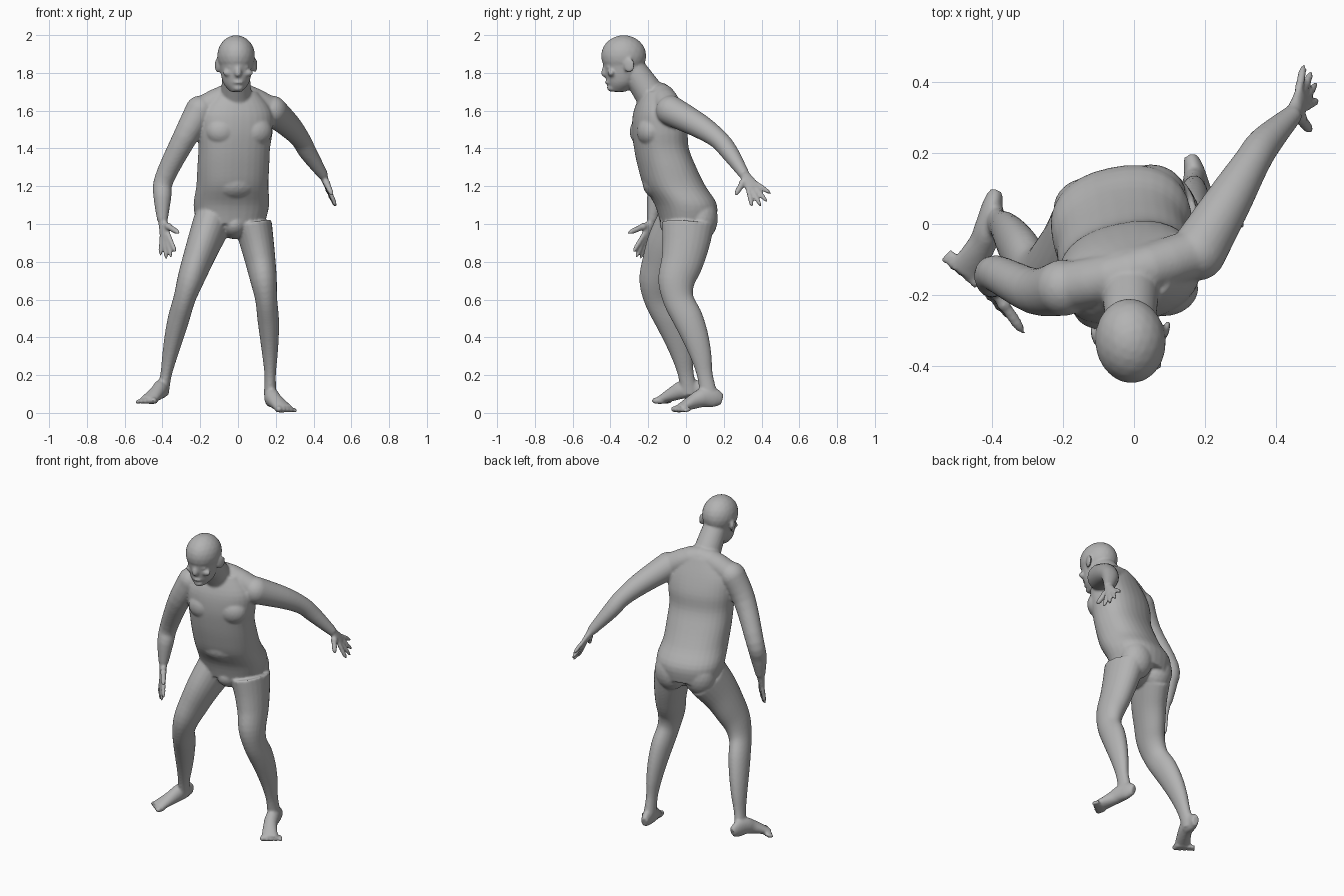
import bpy
import bmesh
from math import sin, cos, pi, radians, copysign
from mathutils import Vector, Matrix

old = bpy.data.objects.get("Cube")
if old:
    bpy.data.objects.remove(old, do_unlink=True)

bm = bmesh.new()
UP = Vector((0, 0, 1))
TORSO_TURN = radians(12)
HEAD_TURN = radians(5)


def lerp(start, end, t):
    return Vector(start).lerp(Vector(end), t)


def sideways(angle):
    return Vector((cos(angle), sin(angle), 0))


def smooth_keys(keys, steps=4):
    """Catmull-Rom interpolation of rows (x, y, z, half width, half depth)."""
    padded = [keys[0], *keys, keys[-1]]
    rows = []
    for i in range(len(keys) - 1):
        for step in range(steps):
            t = step / steps
            rows.append([
                b + (c - a) * t / 2
                + (2 * a - 5 * b + 4 * c - d) * t * t / 2
                + (3 * b - a - 3 * c + d) * t ** 3 / 2
                for a, b, c, d in zip(*padded[i:i + 4])])
    rows.append(keys[-1])
    return rows


def loft(keys, side=(1, 0, 0), level=False, power=2, sides=24):
    """Closed tube through the keys; level keeps every ring horizontal."""
    rows = smooth_keys(keys)
    centres = [Vector(row[:3]) for row in rows]
    last = len(rows) - 1
    rings = []
    for i, (*_, half_width, half_depth) in enumerate(rows):
        along = centres[min(i + 1, last)] - centres[max(i - 1, 0)]
        along = UP if level else along.normalized()
        across = Vector(side)
        across = (across - along * across.dot(along)).normalized()
        outward = along.cross(across)
        ring = []
        for k in range(sides):
            angle = 2 * pi * k / sides
            c, s = [copysign(abs(f) ** (2 / power), f)
                    for f in (cos(angle), sin(angle))]
            ring.append(bm.verts.new(
                centres[i] + across * c * half_width + outward * s * half_depth))
        rings.append(ring)
    for low, high in zip(rings, rings[1:]):
        for k in range(sides):
            n = (k + 1) % sides
            bm.faces.new((low[k], low[n], high[n], high[k]))
    bm.faces.new(rings[0][::-1])
    bm.faces.new(rings[-1])


def ellipsoid(centre, radii, turn=0.0):
    matrix = (Matrix.Translation(centre) @ Matrix.Rotation(turn, 4, 'Z')
              @ Matrix.Diagonal((*radii, 1)))
    bmesh.ops.create_icosphere(bm, subdivisions=3, radius=1, matrix=matrix)


def digit(base, tip, radius):
    """A finger or toe with a rounded tip."""
    steps = 6
    keys = []
    for i in range(steps + 1):
        t = i / steps
        thickness = radius * (1 - .7 * t ** 8)
        keys.append((*lerp(base, tip, t), thickness, thickness))
    loft(keys, side=(.6, .7, .4), sides=12)


def hand(wrist, index_tip, little_tip, thumb_tip):
    """Palm, four fingers fanned between two tips, and a thumb."""
    wrist, index_tip, little_tip = map(Vector, (wrist, index_tip, little_tip))
    index, little = lerp(wrist, index_tip, .52), lerp(wrist, little_tip, .52)
    across = little - index
    middle = (index + little) / 2
    reach = (middle - wrist).normalized()
    half = across.length / 2 + .01
    palm = []
    for t in (-.1, .3, .7, 1):
        palm.append((*lerp(wrist, middle, t), half * (.6 + .4 * t), .023 - .01 * t))
    loft(palm, side=across)
    for i in range(4):
        t = i / 3
        stretch = reach * .03 * sin(pi * t)
        digit(lerp(lerp(index, little, t), wrist, .1),
              lerp(index_tip, little_tip, t) + stretch, .0125)
    root = lerp(wrist, index, .2)
    digit(root, thumb_tip, .016)
    ellipsoid(lerp(root, thumb_tip, .3), (.02, .02, .02))


def arm(joints):
    """Arm through shoulder, biceps, elbow, forearm and wrist."""
    girths = (.08, .065, .052, .047, .028)
    loft([(*joint, girth, girth) for joint, girth in zip(joints, girths)],
         side=(.6, -.4, 0))
    ellipsoid(joints[0], (.08, .08, .08))


def leg(hip, ankle, bow, stride):
    """Leg sampled at even heights from hip to ankle; stride moves it forward."""
    girths = (.1, .09, .08, .07, .058, .057, .05, .04, .03, .033)
    forward = (.01, 0, -.02, -.05, -.04, .01, .05, .08, .1, .12)
    keys = []
    for i, (girth, y) in enumerate(zip(girths, forward)):
        t = i / (len(girths) - 1)
        x = hip + (ankle - hip) * t + bow * sin(pi * t)
        keys.append((x, y - stride * min(1, .3 + i / 2), 1 - i / 10,
                     girth, girth * 1.4))
    loft(keys)


def foot(sign, offset):
    """Foot and toes, mirrored by sign and moved by offset."""
    def place(x, y, z):
        return Vector((sign * x, y, z)) + Vector(offset)
    keys = [(.16, .19, .07, .02, .03), (.17, .15, .08, .03, .05),
            (.18, .09, .08, .04, .05), (.2, .04, .06, .04, .04),
            (.25, -.04, .02, .05, .02)]
    loft([(*place(x, y, z), w, d) for x, y, z, w, d in keys],
         side=(1, sign * .3, 0))
    toes = 5
    for i in range(toes):
        t = i / (toes - 1)
        base = lerp((.21, -.02, .02), (.28, .02, .02), t)
        tip = lerp((.22, -.08, .02), (.31, -.01, .01), t)
        digit(place(*base), place(*tip), .018 - .006 * t)


# Torso, leaning forward and turned a little to its left
forward = (.01, 0, -.06, -.1, -.13, -.14, -.15, -.15)
widths = (.18, .2, .19, .19, .19, .2, .19, .11)
depths = (.14, .16, .16, .15, .14, .14, .12, .08)
loft([(i / 200 - .04, y, 1 + i / 10, w, d)
      for i, (y, w, d) in enumerate(zip(forward, widths, depths))],
     side=sideways(TORSO_TURN), level=True, power=2.3, sides=32)

# Chest and buttocks
breast = Vector((-.01, -.14, 1.49)) + sideways(TORSO_TURN - pi / 2) * .07
pelvis = Vector((-.04, .06, 1.03))
for sign in (-1, 1):
    across = sideways(TORSO_TURN) * sign * .09
    ellipsoid(breast + across, (.09, .07, .08), TORSO_TURN)
    ellipsoid(pelvis + across, (.1, .09, .12))

# Belly and groin
ellipsoid((-.02, -.12, 1.22), (.14, .11, .1), TORSO_TURN)
ellipsoid((-.02, -.02, 1), (.08, .12, .08))

# Left arm swung back, right arm hanging
left_arm = ((.18, -.08, 1.6), (.27, .07, 1.52), (.33, .17, 1.45),
            (.37, .23, 1.38), (.45, .31, 1.26))
right_arm = ((-.2, -.18, 1.6), (-.28, -.19, 1.46), (-.39, -.14, 1.24),
             (-.4, -.16, 1.14), (-.4, -.18, 1.02))
arm(left_arm)
arm(right_arm)
hand(left_arm[-1], (.52, .35, 1.09), (.48, .45, 1.16), (.5, .26, 1.15))
hand(right_arm[-1], (-.33, -.28, .85), (-.41, -.21, .83), (-.31, -.31, .95))

# Shoulder girdle
loft([(*point, .07, .07) for point in (right_arm[0], (-.01, -.14, 1.68), left_arm[0])],
     side=(0, 1, 0))

# Legs, the right one stepping forward
leg(hip=.08, ankle=.17, bow=.03, stride=0)
leg(hip=-.14, ankle=-.4, bow=-.03, stride=.1)
foot(1, (0, 0, 0))
foot(-1, (-.23, -.1, .045))

# Neck
loft([(-.01, -.15, 1.62, .09, .09), (-.01, -.2, 1.7, .08, .08),
      (-.01, -.29, 1.83, .07, .07)])

# Skull and jaw
ellipsoid((-.01, -.33, 1.89), (.1, .12, .11), HEAD_TURN)
loft([(-.01, -.36, 1.7, .03, .04), (-.01, -.34, 1.75, .07, .08),
      (-.01, -.33, 1.85, .09, .11)], side=sideways(HEAD_TURN), level=True)

# Nose, brow, mouth and chin
loft([(0, -.42, 1.86, .01, .01), (0, -.43, 1.8, .02, .02),
      (0, -.43, 1.78, .01, .01)], sides=12)
ellipsoid((0, -.41, 1.86), (.06, .03, .01), HEAD_TURN)
ellipsoid((0, -.41, 1.75), (.03, .02, .01), HEAD_TURN)
ellipsoid((0, -.39, 1.72), (.03, .03, .02), HEAD_TURN)

# Cheeks, eyes and ears
for sign in (-1, 1):
    across = sideways(HEAD_TURN) * sign
    ellipsoid(Vector((0, -.4, 1.8)) + across * .05, (.03, .02, .02))
    ellipsoid(Vector((0, -.41, 1.83)) + across * .04, (.015, .015, .01))
    ellipsoid(Vector((-.01, -.31, 1.84)) + across * .1, (.01, .03, .04), sign * -.3)

# One skin over all parts
bmesh.ops.recalc_face_normals(bm, faces=bm.faces)
mesh = bpy.data.meshes.new("body")
bm.to_mesh(mesh)
bm.free()
body = bpy.data.objects.new("body", mesh)
bpy.context.collection.objects.link(body)

skin = bpy.data.materials.new("plain grey")
skin.use_nodes = True
grey = (.45, .45, .45, 1)
skin.diffuse_color = grey
skin.node_tree.nodes["Principled BSDF"].inputs["Base Color"].default_value = grey
mesh.materials.append(skin)

remesh = body.modifiers.new("fuse", 'REMESH')
remesh.mode = 'VOXEL'
remesh.voxel_size = .0075
remesh.use_smooth_shade = True
relax = body.modifiers.new("relax", 'SMOOTH')
relax.factor = .5
relax.iterations = 4
